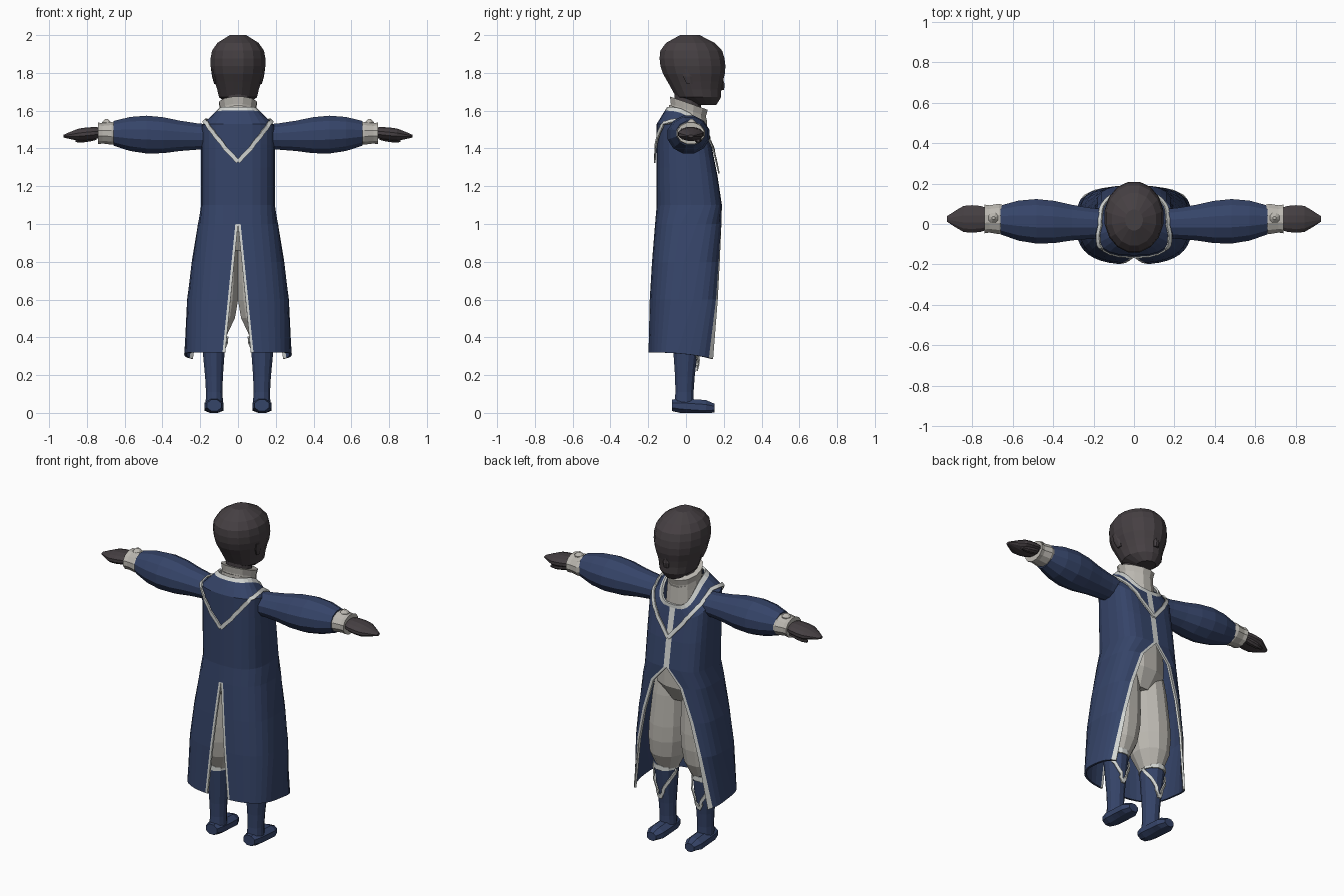
import bpy, bmesh, math
from mathutils import Vector
from mathutils.bvhtree import BVHTree

if "Cube" in bpy.data.objects:
    bpy.data.objects.remove(bpy.data.objects["Cube"])


def material(name, *colour):
    m = bpy.data.materials.new(name)
    m.use_nodes = True
    m.diffuse_color = (*colour, 1)
    shader = m.node_tree.nodes["Principled BSDF"]
    shader.inputs["Base Color"].default_value = (*colour, 1)
    shader.inputs["Roughness"].default_value = .8
    return m


NAVY = material("navy cloth", .036, .058, .14)
SKIN = material("dark skin", .06, .05, .055)
CLOTH = material("pale grey cloth", .5, .48, .44)
TRIM = material("white trim", .65, .67, .65)


def ramp(value, start, end):
    """Fraction of the way from start to end, kept between none and all."""
    return min(1, max(0, (value - start) / (end - start)))


def build(name, verts, faces, materials, mirror=False, thickness=0):
    mesh = bpy.data.meshes.new(name)
    mesh.from_pydata(verts, [], faces)
    for m in materials:
        mesh.materials.append(m)
    ob = bpy.data.objects.new(name, mesh)
    bpy.context.collection.objects.link(ob)
    if mirror:
        ob.modifiers.new("mirror", "MIRROR")
    if thickness:
        solid = ob.modifiers.new("thickness", "SOLIDIFY")
        solid.thickness = thickness
        solid.offset = -1
    return mesh


def tube(name, axis, start, end, radii, profile, mat, sides=12, mirror=False, tilt=0, ease=1):
    """Closed loft from start to end; the profile scales evenly spaced rings."""
    start, end = Vector(start), Vector(end)
    main = "xyz".index(axis)
    across, up = [i for i in range(3) if i != main]
    spread = 1 / math.cos(math.pi / sides)
    verts, rings = [], len(profile)
    for r, scale in enumerate(profile):
        t = r / (rings - 1)
        centre = start.lerp(end, t ** ease)
        centre[main] = start[main] + (end[main] - start[main]) * t
        for i in range(sides):
            turn = math.tau * (i + .5) / sides
            p = centre.copy()
            p[across] += radii[0] * scale * spread * math.cos(turn)
            p[up] += radii[1] * scale * spread * math.sin(turn)
            p[main] += tilt * p[up]
            p.z = max(p.z, 0)
            verts.append(p)
    faces = [(r * sides + i, r * sides + (i + 1) % sides,
              (r + 1) * sides + (i + 1) % sides, (r + 1) * sides + i)
             for r in range(rings - 1) for i in range(sides)]
    faces += [range(sides), range((rings - 1) * sides, rings * sides)]
    mesh = build(name, verts, faces, [mat], mirror)
    bm = bmesh.new()
    bm.from_mesh(mesh)
    bmesh.ops.recalc_face_normals(bm, faces=bm.faces)
    bm.to_mesh(mesh)
    bm.free()
    return mesh


def strip(name, surface, path, centre, width, steps=7):
    """Thin mirrored ribbon laid on a surface along a path."""
    tree = BVHTree.FromPolygons([v.co for v in surface.vertices],
                                [p.vertices for p in surface.polygons])
    points = [Vector(a).lerp(Vector(b), i / steps)
              for a, b in zip(path, path[1:]) for i in range(steps)] + [Vector(path[-1])]
    hits = []
    for p in points:
        spot, normal, _, _ = tree.find_nearest(p)
        outward = normal.dot(spot - Vector(centre)) > 0
        hits.append((spot, normal if outward else -normal))
    verts = []
    for i, (spot, normal) in enumerate(hits):
        along = hits[min(i + 1, len(hits) - 1)][0] - hits[max(i - 1, 0)][0]
        side = along.cross(normal).normalized() * width / 2
        verts += [spot + normal * .006 + side, spot + normal * .006 - side]
    faces = [(i, i + 1, i + 3, i + 2) for i in range(0, len(verts) - 2, 2)]
    build(name, verts, faces, [TRIM], True, .008)


# Long coat: half rings run from the back slit round to the front opening
HEIGHTS = [.32, .6, .8, 1, 1.1, 1.3, 1.42, 1.53, 1.57, 1.6, 1.62]
COLUMNS = 14
BACK_CURVE, FRONT_CURVE = .75, .58


def coat_ring(height):
    flare = math.sin(ramp(height, 1.1, .3) * math.pi / 2)
    neck = ramp(height, 1.53, 1.62)
    half_width = .195 + .09 * flare - .09 * neck
    back = -.155 - .045 * flare + .055 * neck
    front = .19 - .06 * ramp(height, 1.1, 1.6)
    drop = .16 * ramp(height, 1.2, 1.6) + .05 * ramp(height, .6, .3)
    slit = .1 * ramp(height, 1, 0)
    opening = .25 * math.sqrt(ramp(height, 1.1, .3))

    def angle(x, curve):
        return math.asin(min(1, x / half_width) ** (1 / curve))

    first = angle(slit + .014, BACK_CURVE)
    last = math.pi - angle(opening + .018, FRONT_CURVE)
    inner = COLUMNS - 2
    angles = [angle(slit, BACK_CURVE)]
    angles += [first + (last - first) * i / inner for i in range(inner + 1)]
    angles += [math.pi - angle(opening, FRONT_CURVE)]
    for a in angles:
        curve = BACK_CURVE if a < math.pi / 2 else FRONT_CURVE
        x = half_width * max(0, math.sin(a)) ** curve
        reach = math.copysign(abs(math.cos(a)) ** curve, -math.cos(a))
        forward = (1 + reach) / 2
        yield x, back + (front - back) * forward, height - drop * forward ** 2.5


ring = COLUMNS + 1
coat_verts = [v for height in HEIGHTS for v in coat_ring(height)]
coat_faces = [(r * ring + c, r * ring + c + 1, (r + 1) * ring + c + 1, (r + 1) * ring + c)
              for r in range(len(HEIGHTS) - 1) for c in range(COLUMNS)]
coat = build("long_coat", coat_verts, coat_faces, [NAVY, TRIM], True, .012)

# Coat edging: front opening, back slit and neckline
for face in coat.polygons:
    row, column = divmod(face.index, COLUMNS)
    at_slit = column == 0 and HEIGHTS[row] < 1
    at_neck = row == len(HEIGHTS) - 2
    face.material_index = int(at_slit or at_neck or column == COLUMNS - 1)

# V-shaped trim from the back, over the shoulder, to the chest
strip("shoulder_trim", coat,
      [(0, -.2, 1.33), (.1, -.2, 1.43), (.17, -.12, 1.53), (.18, 0, 1.56),
       (.17, .1, 1.5), (.1, .2, 1.4), (0, .2, 1.28)], (0, 0, 1.4), .022)

# Shirt, stand collar and neck
tube("shirt", "z", (0, .01, 1.3), (0, .01, 1.6), (.1, .11), (1, 1, .9), CLOTH, tilt=-.35)
tube("stand_collar", "z", (0, .01, 1.57), (0, .015, 1.645), (.1, .1), (.95, .93, 1),
     CLOTH, tilt=-.35)
tube("neck", "z", (0, .01, 1.55), (0, .01, 1.7), (.07, .07), (1, 1), SKIN)

# Head, nose and ears
tube("head", "z", (0, .1, 1.63), (0, .02, 2), (.145, .172),
     (.35, .69, .76, .85, .95, 1, 1, .95, .75, .3), SKIN, sides=16, ease=.4)
tube("nose", "z", (0, .185, 1.71), (0, .185, 1.77), (.02, .02), (.8, 1, .5), SKIN, sides=8)
tube("ear", "z", (.12, .02, 1.74), (.135, 0, 1.82), (.01, .025), (.6, 1, .8),
     SKIN, sides=8, mirror=True)

# Puffed sleeves, cuffs with buttons, and hands
tube("sleeve", "x", (.13, 0, 1.46), (.66, .02, 1.48), (.11, .1),
     (.65, .7, .8, .95, 1, .9, .65), NAVY, mirror=True)
tube("cuff", "x", (.645, .025, 1.48), (.74, .025, 1.48), (.075, .06),
     (.9, 1, .95, .9, .95), CLOTH, mirror=True)
tube("cuff_button", "z", (.695, .03, 1.52), (.695, .03, 1.555), (.025, .025),
     (1, 1, .3), CLOTH, sides=8, mirror=True)
tube("hand", "x", (.72, .025, 1.485), (.925, .025, 1.465), (.068, .034),
     (.75, .95, 1, .95, .6, .2), SKIN, mirror=True)
tube("thumb", "x", (.75, .06, 1.46), (.86, .065, 1.44), (.02, .017),
     (.9, 1, .9, .4), SKIN, sides=8, mirror=True)

# Baggy trousers
tube("trouser_hips", "z", (0, 0, .86), (0, 0, 1.16), (.17, .14), (.6, 1, 1, .95), CLOTH)
tube("trouser_leg", "z", (.12, 0, .41), (.09, 0, .97), (.11, .12),
     (.55, .9, 1, 1, .95, .9, .8), CLOTH, mirror=True)

# Boots with a white top band and pointed shin trim
boot = tube("boot_shaft", "z", (.125, -.01, .03), (.13, 0, .43), (.067, .074),
            (.7, .65, .7, .8, .9, 1), NAVY, mirror=True)
tube("boot_band", "z", (.13, 0, .4), (.13, 0, .43), (.07, .077), (1, 1), TRIM, mirror=True)
for side, sign in (("outer", 1), ("inner", -1)):
    strip(side + "_boot_trim", boot,
          [(.13 + sign * .08, .01, .4), (.13 + sign * .045, .06, .32), (.13, .1, .22)],
          (.13, 0, .3), .018)
tube("boot_foot", "y", (.126, -.075, .04), (.128, .15, .025), (.05, .04),
     (.75, 1, 1, 1, 1, .6), NAVY, sides=8, mirror=True)
